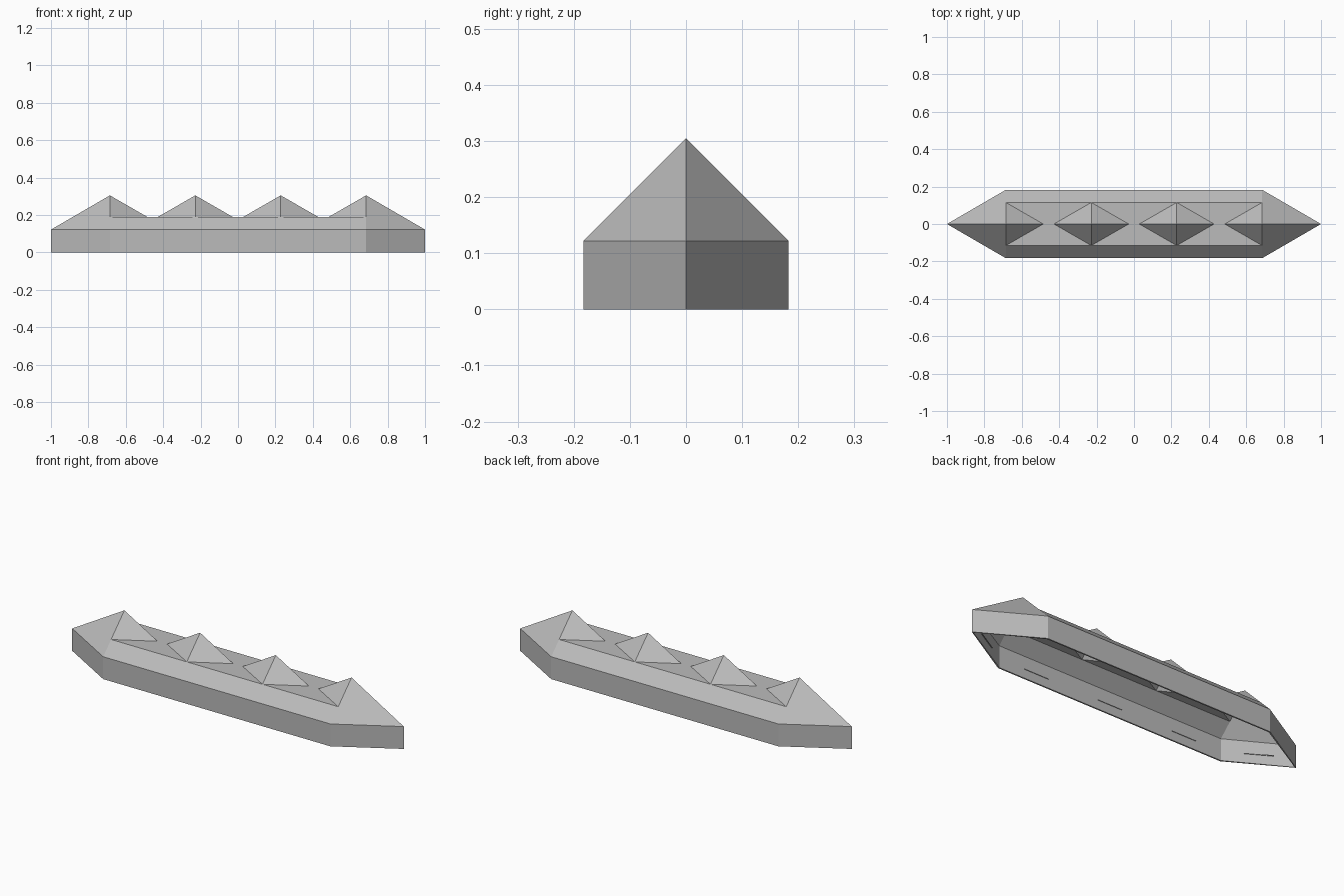
import bpy
import bmesh
import math

cube = bpy.data.objects.get("Cube")
if cube:
    bpy.data.objects.remove(cube, do_unlink=True)

# Main dimensions
HALF_W, CORNER_X, EAVE_Z = 0.183, 0.685, 0.122
DECK_Y, DECK_Z, PEAK_Z = 0.115, 0.19, 0.305
PEAK_REACH = 0.2
PEAKS = [-CORNER_X + i * CORNER_X * 2 / 3 for i in range(4)]

grey = bpy.data.materials.new("light_grey")
grey.use_nodes = True
colour = (0.5, 0.5, 0.5, 1)
grey.diffuse_color = colour
grey.node_tree.nodes["Principled BSDF"].inputs["Base Color"].default_value = colour


def finish(name, bm):
    bmesh.ops.remove_doubles(bm, verts=bm.verts, dist=0.0005)
    bmesh.ops.recalc_face_normals(bm, faces=bm.faces)
    mesh = bpy.data.meshes.new(name)
    bm.to_mesh(mesh)
    bm.free()
    mesh.materials.append(grey)
    obj = bpy.data.objects.new(name, mesh)
    bpy.context.collection.objects.link(obj)
    return obj


bm = bmesh.new()


def face(*points):
    bm.faces.new([bm.verts.new(p) for p in points])


# Vertical wall around the pointed outline
outline = [(-1, 0), (-CORNER_X, -HALF_W), (CORNER_X, -HALF_W),
           (1, 0), (CORNER_X, HALF_W), (-CORNER_X, HALF_W)]
for a, b in zip(outline, outline[1:] + outline[:1]):
    face((*a, 0), (*b, 0), (*b, EAVE_Z), (*a, EAVE_Z))

for s in (-1, 1):
    # Long sloping sides
    face((-CORNER_X, s * HALF_W, EAVE_Z), (CORNER_X, s * HALF_W, EAVE_Z),
         *[(x, s * DECK_Y, DECK_Z) for x in reversed(PEAKS)])
    # Sloping ends rising to the outer peaks
    for e in (-1, 1):
        x = e * CORNER_X
        face((e, 0, EAVE_Z), (x, s * HALF_W, EAVE_Z),
             (x, s * DECK_Y, DECK_Z), (x, 0, PEAK_Z))
    # Pyramid facets
    for i, x in enumerate(PEAKS):
        for d in (-1, 1):
            if (i == 0 and d < 0) or (i == 3 and d > 0):
                continue
            face((x, s * DECK_Y, DECK_Z), (x + d * PEAK_REACH, 0, DECK_Z),
                 (x, 0, PEAK_Z))

# Flat deck between neighbouring pyramids
for a, b in zip(PEAKS, PEAKS[1:]):
    face((a, -DECK_Y, DECK_Z), (b, -DECK_Y, DECK_Z), (b - PEAK_REACH, 0, DECK_Z),
         (b, DECK_Y, DECK_Z), (a, DECK_Y, DECK_Z), (a + PEAK_REACH, 0, DECK_Z))

shell = finish("peaked_shell", bm)
thick = shell.modifiers.new("wall_thickness", 'SOLIDIFY')
thick.thickness = 0.008
thick.offset = -1

# Slim ribs on the inside of the wall
end_angle = math.atan2(HALF_W, 1 - CORNER_X)
mid_x = (1 + CORNER_X) / 2
ribs = [(x, s * (HALF_W - 0.009), 0) for s in (-1, 1)
        for x in (-0.455, 0, 0.455)]
ribs += [(e * (mid_x - 0.005), s * (HALF_W / 2 - 0.008), -e * s * end_angle)
         for s in (-1, 1) for e in (-1, 1)]
for n, (x, y, angle) in enumerate(ribs):
    bm = bmesh.new()
    bmesh.ops.create_cube(bm, size=1)
    bmesh.ops.scale(bm, vec=(0.147, 0.004, 0.004), verts=bm.verts)
    rib = finish(f"inner_rib_{n + 1}", bm)
    rib.location = (x, y, 0.05)
    rib.rotation_euler.z = angle
